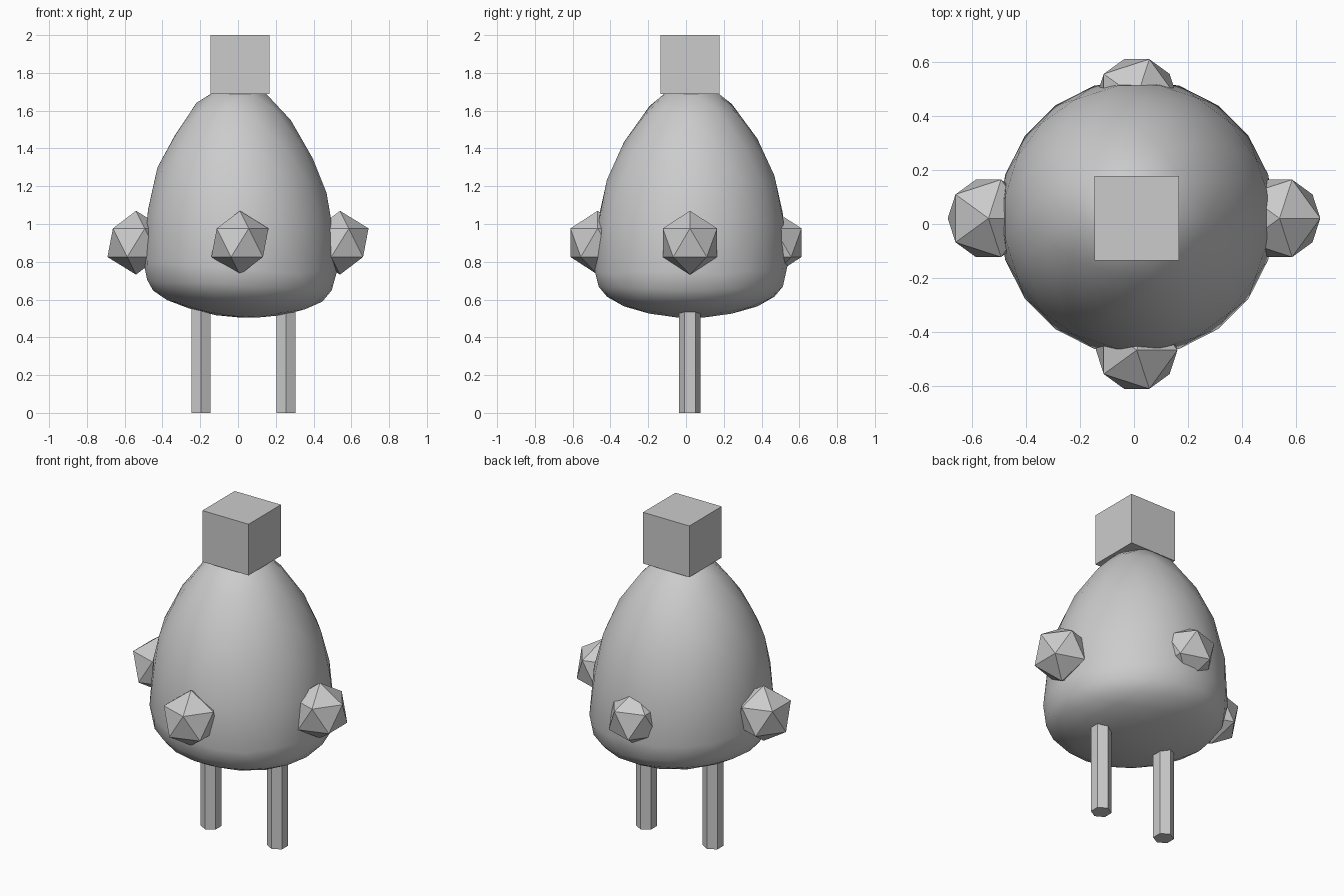
import bpy

if "Cube" in bpy.data.objects:
    bpy.data.objects.remove(bpy.data.objects["Cube"])

CX, CY = 0.01, 0.021


# Height of the pear-shaped body for each height s on a unit sphere
PROFILE = [(-1, .505), (-.962, .512), (-.851, .54), (-.674, .575), (-.526, .61),
           (-.447, .625), (-.25, .68), (0, .77), (.23, .995), (.447, 1.20),
           (.674, 1.39), (.851, 1.571), (.962, 1.706), (1.001, 1.735)]


def height(s):
    for (s0, z0), (s1, z1) in zip(PROFILE, PROFILE[1:]):
        if s <= s1:
            return z0 + (z1 - z0) * (s - s0) / (s1 - s0)
    return PROFILE[-1][1]


def name_active(name):
    ob = bpy.context.object
    ob.name = name
    return ob


# Body: smooth icosphere reshaped into a slightly tilted egg
bpy.ops.mesh.primitive_ico_sphere_add(subdivisions=3, radius=1)
body = name_active("body")
for v in body.data.vertices:
    x, y, s = v.co
    tilt = -0.04 * x + 0.012 * y if s > 0 else -0.025 * x
    v.co = (CX + 0.513 * x, CY + 0.004 + 0.513 * y, height(s) + tilt)
bpy.ops.object.shade_smooth()

# Head: cube
bpy.ops.mesh.primitive_cube_add(size=0.313, location=(CX, CY, 2 - 0.313 / 2))
name_active("head")

# Four faceted knobs around the body
for name, x, y in (("front_knob", CX, -.468), ("back_knob", CX, .468),
                   ("left_knob", -.54, CY), ("right_knob", .54, CY)):
    bpy.ops.mesh.primitive_ico_sphere_add(subdivisions=1, radius=0.169,
                                          location=(x, y, 0.901))
    name_active(name)

# Two six-sided legs
for name, x in (("left_leg", -.197), ("right_leg", .254)):
    bpy.ops.mesh.primitive_cylinder_add(vertices=6, radius=0.058, depth=0.62,
                                        location=(x, CY - 0.001, 0.31))
    name_active(name)
